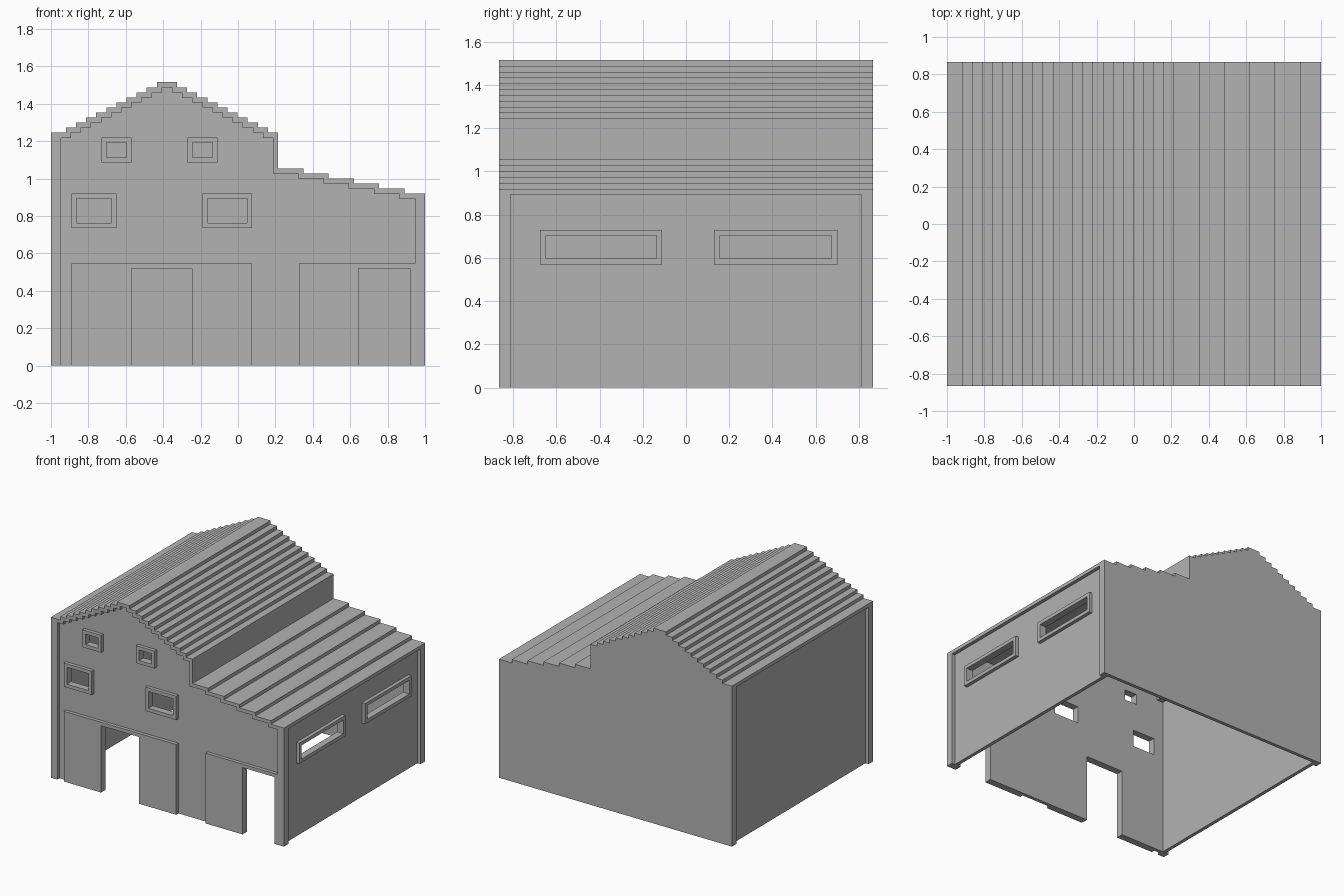
import bpy
import bmesh

if "Cube" in bpy.data.objects:
    bpy.data.objects.remove(bpy.data.objects["Cube"], do_unlink=True)

U = 0.027            # thickness of boards and walls
X, Y = 1.0, 0.865    # half width and half depth
EAVE, LOW = 1.245, 1.055

grey = bpy.data.materials.new("plain grey")
grey.use_nodes = True
grey.diffuse_color = (0.45, 0.45, 0.45, 1)
grey.node_tree.nodes["Principled BSDF"].inputs["Base Color"].default_value = (0.45, 0.45, 0.45, 1)


def finish(name, bm):
    bmesh.ops.recalc_face_normals(bm, faces=bm.faces)
    mesh = bpy.data.meshes.new(name)
    bm.to_mesh(mesh)
    bm.free()
    mesh.materials.append(grey)
    obj = bpy.data.objects.new(name, mesh)
    bpy.context.collection.objects.link(obj)
    return obj


def boxes(name, spans):
    """One object from boxes given as (x0, x1), (y0, y1), (z0, z1)."""
    bm = bmesh.new()
    for span in spans:
        verts = bmesh.ops.create_cube(bm, size=1)["verts"]
        for v in verts:
            v.co = [(a + b) / 2 + c * (b - a) for c, (a, b) in zip(v.co, span)]
    return finish(name, bm)


def extrude(name, outline, y0, y1):
    """Extrude an x-z outline along y."""
    bm = bmesh.new()
    face = bm.faces.new([bm.verts.new((x, y0, z)) for x, z in outline])
    moved = bmesh.ops.extrude_face_region(bm, geom=[face])["geom"]
    verts = [v for v in moved if isinstance(v, bmesh.types.BMVert)]
    bmesh.ops.translate(bm, verts=verts, vec=(0, y1 - y0, 0))
    return finish(name, bm)


def cut(obj, spans):
    cutter = boxes("cutter", spans)
    cutter.hide_render = True
    mod = obj.modifiers.new("openings", 'BOOLEAN')
    mod.operation, mod.solver, mod.object = 'DIFFERENCE', 'EXACT', cutter
    bpy.context.view_layer.objects.active = obj
    bpy.ops.object.modifier_apply(modifier=mod.name)
    bpy.data.objects.remove(cutter, do_unlink=True)


def roof_line(inset, end):
    """Stepped roof line from left eave to right eave, moved inward by inset."""
    z = EAVE - inset
    pts = [(-end, z)]
    for k in range(10):
        x = -0.92 + 0.054 * k + inset
        pts += [(x, z), (x, z + U)]
        z += U
    for k in range(10):
        x = -0.326 + 0.054 * k - inset
        pts += [(x, z), (x, z - U)]
        z -= U
    pts += [(0.215 - inset, z), (0.215 - inset, LOW - inset)]
    z = LOW - inset
    for k in range(5):
        x = 0.349 + 0.135 * k - inset
        pts += [(x, z), (x, z - U)]
        z -= U
    return pts + [(end, z)]


# Stepped roof and the riser between its two levels
extrude("stepped_roof", roof_line(0, X) + roof_line(U, X)[::-1], -Y, Y)

# Gable walls
side = X - U
gable = [(-side, 0)] + roof_line(U, side) + [(side, 0)]
front_wall = extrude("front_wall", gable, -Y + U, -Y + 2 * U)
extrude("back_wall", gable, Y - U, Y)

# Side walls
left_top, right_top = EAVE - U, LOW - 6 * U
run = (-Y + U, Y - U)
boxes("tall_side_wall", [((-side, -side + U), run, (0, left_top))])
low_wall = boxes("low_side_wall", [((side - U, side), run, (0, right_top))])

# Corner posts
for sx, top, label in ((-1, left_top, "tall"), (1, right_top, "low")):
    for sy, end in ((-1, "front"), (1, "back")):
        boxes(f"{label}_{end}_post", [(sorted((sx * X, sx * (X - 2 * U))),
                                       sorted((sy * Y, sy * (Y - 2 * U))), (0, top))])


def window(name, wall, along, z, front):
    """Cut a window and put a four-bar frame around it."""
    (a, b), (c, d) = along, z
    depth = (-Y, -Y + U) if front else (side, X)
    deep = (-Y - U, -Y + 3 * U) if front else (side - 2 * U, X + U)

    def span(s, h, t):
        return (s, t, h) if front else (t, s, h)
    bars = [((a, a + U), z), ((b - U, b), z),
            ((a + U, b - U), (c, c + U)), ((a + U, b - U), (d - U, d))]
    boxes(name, [span(s, h, depth) for s, h in bars])
    cut(wall, [span((a + U, b - U), (c + U, d - U), deep)])


# Windows
for i, (along, z) in enumerate([((-0.73, -0.57), (1.085, 1.22)), ((-0.27, -0.11), (1.085, 1.22)),
                                ((-0.89, -0.65), (0.735, 0.92)), ((-0.19, 0.075), (0.735, 0.92))]):
    window(f"front_window_frame_{i + 1}", front_wall, along, z, True)
for i, along in enumerate([(-0.675, -0.11), (0.13, 0.70)]):
    window(f"side_window_frame_{i + 1}", low_wall, along, (0.57, 0.73), False)

# Doorways with raised panels and lintel
for name, a, b, o0, o1 in (("main_door_panel", -0.89, 0.075, -0.57, -0.245),
                           ("lean_to_door_panel", 0.325, X - 2 * U, 0.645, 0.92)):
    face = (-Y, -Y + U)
    boxes(name, [((a, o0), face, (0, 0.545)), ((o1, b), face, (0, 0.545)),
                 ((o0, o1), face, (0.518, 0.545))])
    cut(front_wall, [((o0, o1), (-Y - U, -Y + 3 * U), (-0.1, 0.518))])
